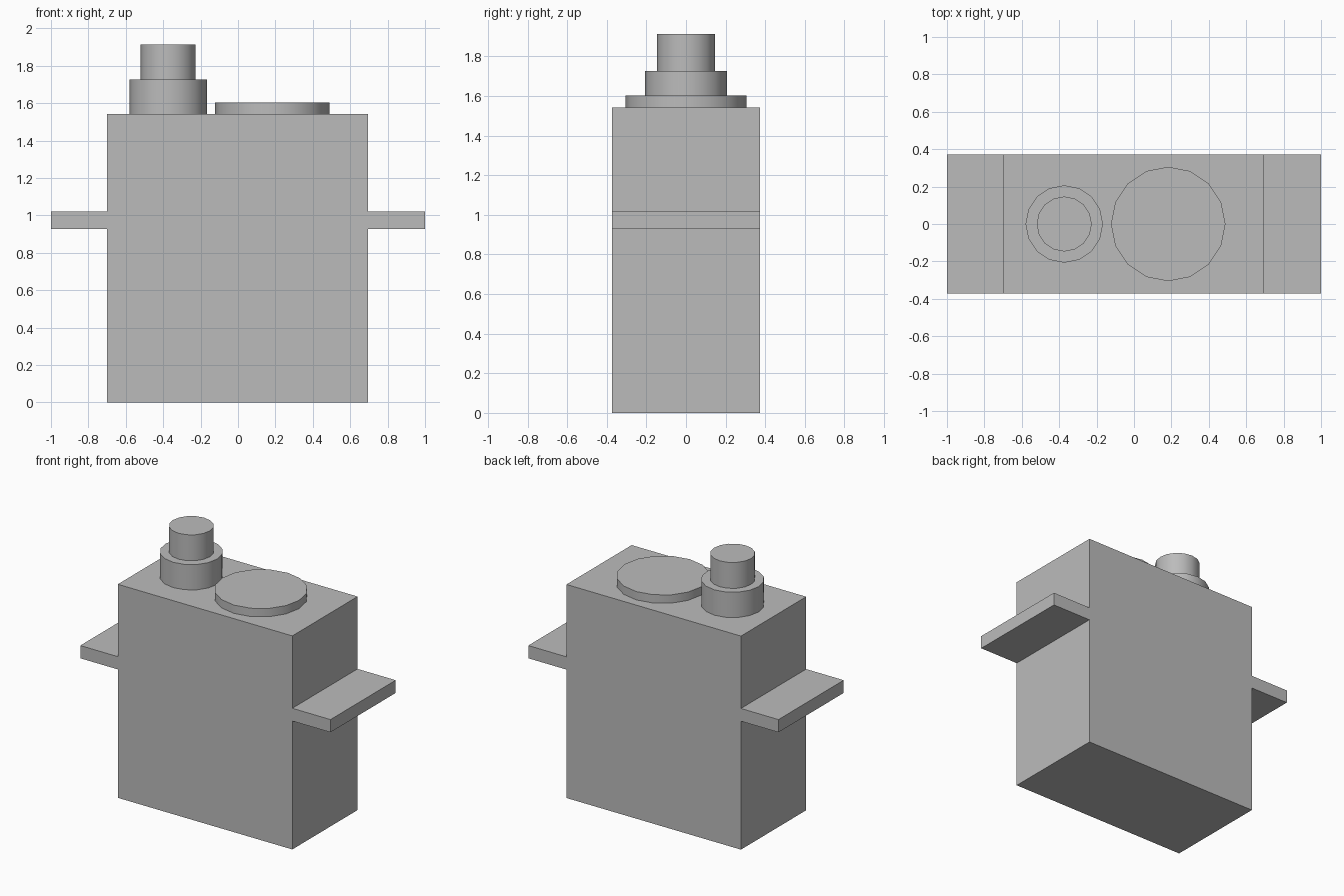
import bpy
import math

default = bpy.data.objects.get("Cube")
if default:
    bpy.data.objects.remove(default, do_unlink=True)

grey = bpy.data.materials.new("plain grey")
grey.use_nodes = True
color = (0.5, 0.5, 0.5, 1)
grey.diffuse_color = color
grey.node_tree.nodes["Principled BSDF"].inputs["Base Color"].default_value = color

DEPTH = 0.745
TOP = 1.543


def box(name, x0, x1, z0, z1):
    bpy.ops.mesh.primitive_cube_add(size=1, location=((x0 + x1) / 2, 0, (z0 + z1) / 2))
    ob = bpy.context.object
    ob.name = name
    ob.scale = (x1 - x0, DEPTH, z1 - z0)
    bpy.ops.object.transform_apply(location=False, rotation=False, scale=True)
    ob.data.materials.append(grey)


def cylinder(name, x, radius, z0, z1):
    bpy.ops.mesh.primitive_cylinder_add(vertices=16, radius=radius, depth=z1 - z0,
                                        location=(x, 0, (z0 + z1) / 2))
    ob = bpy.context.object
    ob.name = name
    bpy.ops.object.shade_smooth_by_angle(angle=math.radians(30))
    ob.data.materials.append(grey)


# Housing with a mounting tab on each side
box("housing", -0.7, 0.695, 0, TOP)
box("right_mounting_tab", -1, -0.7, 0.928, 1.02)
box("left_mounting_tab", 0.695, 1, 0.928, 1.02)

# Stepped output shaft and the low gear cover beside it
cylinder("shaft_collar", -0.373, 0.207, TOP, 1.726)
cylinder("output_shaft", -0.373, 0.147, 1.726, 1.913)
cylinder("gear_cover", 0.183, 0.306, TOP, 1.603)
